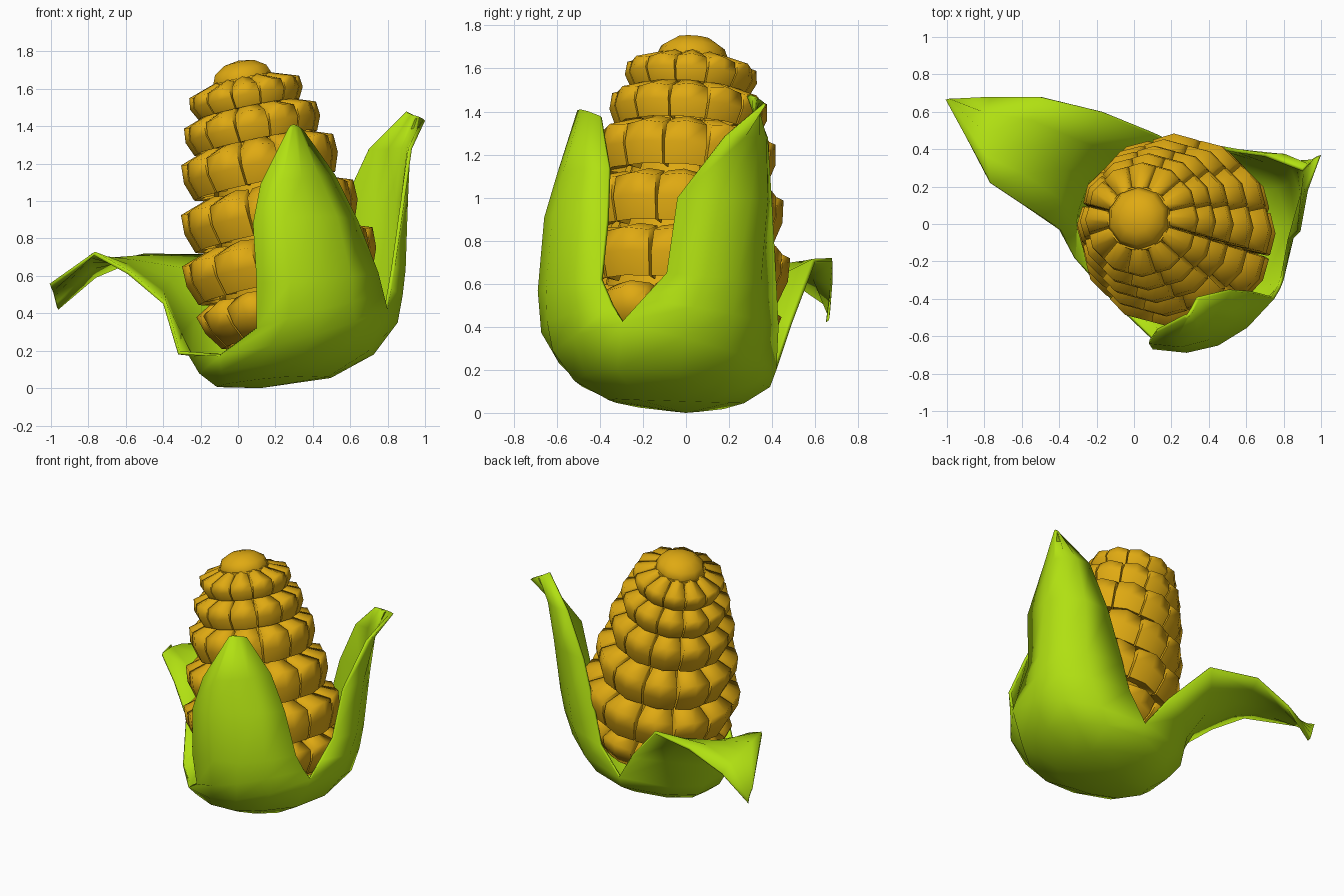
import bpy, bmesh, math
from mathutils import Vector, Matrix

if "Cube" in bpy.data.objects:
    bpy.data.objects.remove(bpy.data.objects["Cube"])


def material(name, rgb):
    m = bpy.data.materials.new(name)
    m.diffuse_color = (*rgb, 1)
    m.use_nodes = True
    m.node_tree.nodes["Principled BSDF"].inputs["Base Color"].default_value = m.diffuse_color
    return m


YELLOW = material("kernel yellow", (0.74, 0.40, 0.006))
GREEN = material("husk green", (0.44, 0.75, 0.006))


def finish(bm, name, mat, angle):
    me = bpy.data.meshes.new(name)
    bm.to_mesh(me)
    bm.free()
    ob = bpy.data.objects.new(name, me)
    bpy.context.collection.objects.link(ob)
    me.materials.append(mat)
    bpy.ops.object.select_all(action='DESELECT')
    ob.select_set(True)
    bpy.context.view_layer.objects.active = ob
    bpy.ops.object.shade_smooth_by_angle(angle=math.radians(angle))
    return ob


def grid_faces(bm, rows):
    vs = [[bm.verts.new(p) for p in row] for row in rows]
    for a, b in zip(vs, vs[1:]):
        for i in range(len(a) - 1):
            bm.faces.new((a[i], a[i + 1], b[i + 1], b[i]))


# Leaning cob axis
BASE = Vector((0.325, -0.075, 0.2))
TOP = Vector((0.01, 0.035, 1.72))
AXIS = (TOP - BASE).normalized()
FRAME = Matrix.Translation(BASE) @ Vector((0, 0, 1)).rotation_difference(AXIS).to_matrix().to_4x4()


def along(z):
    return (z - BASE.z) / AXIS.z


# Kernels: rings of pillow-shaped blocks (top z, bottom z, top radius, bottom radius)
RINGS = [(1.61, 1.49, 0.30, 0.275), (1.46, 1.31, 0.36, 0.335),
         (1.275, 1.08, 0.415, 0.385), (1.02, 0.81, 0.47, 0.435),
         (0.755, 0.54, 0.52, 0.475), (0.48, 0.29, 0.50, 0.40)]
COUNT = 12
bm = bmesh.new()
for n, (top, bot, rt, rb) in enumerate(RINGS):
    top, bot = along(top), along(bot)
    h = math.pi / COUNT
    inner = RINGS[n - 1][3] - 0.06 if n else 0.15
    heights = [bot + 0.03, bot, (top + bot) / 2, top, top + 0.05]
    radii = [rb - 0.1, rb, (rt + rb) / 2 + 0.02, rt, inner]
    widths = [0.95, 0.95, 0.95, 0.9, 0.85]
    for k in range(COUNT):
        rows = []
        for j in range(5):
            row = []
            w = widths[j]
            for i, u in enumerate((-w - 0.04, -w, 0, w, w + 0.04)):
                a = 2 * h * k + u * h
                r = radii[j] if i == 2 else radii[j] * 0.965
                z = heights[j] - (0.01 if i != 2 and j > 2 else 0)
                if i in (0, 4):
                    r = min(r, rb - 0.1)
                row.append((r * math.cos(a), r * math.sin(a), z))
            rows.append(row)
        grid_faces(bm, rows)
bm.transform(FRAME)
finish(bm, "kernels", YELLOW, 80)

# Cob core hidden behind the kernels
bm = bmesh.new()
lo, hi = along(0.27), along(1.65)
bmesh.ops.create_cone(bm, cap_ends=True, segments=24, radius1=0.37, radius2=0.17, depth=hi - lo,
                      matrix=Matrix.Translation((0, 0, (lo + hi) / 2)))
bm.transform(FRAME)
finish(bm, "cob_core", YELLOW, 40)

# Rounded cob tip
bm = bmesh.new()
bmesh.ops.create_uvsphere(bm, u_segments=10, v_segments=6, radius=0.17,
                          matrix=Matrix.Translation((0, 0, along(1.645))) @ Matrix.Diagonal((1, 1, 0.64, 1)))
bm.transform(FRAME)
finish(bm, "cob_tip", YELLOW, 50)

# Husk: three leaves growing from a shared bowl; rows of (left, middle, right)
POLE = (0.12, 0.0, 0.0)
RING_AC, RING_AB, RING_BC = (-0.05, -0.22, 0.025), (0.48, -0.22, 0.06), (0.23, 0.27, 0.045)
SIDE_AC, SIDE_AB, SIDE_BC = (-0.09, -0.35, 0.09), (0.70, -0.32, 0.20), (0.25, 0.39, 0.12)
NOTCH_AC, NOTCH_AB, NOTCH_BC = (-0.10, -0.43, 0.17), (0.80, -0.30, 0.42), (0.25, 0.42, 0.20)

front_leaf = [
    (RING_AC, (0.25, -0.36, 0.06), RING_AB),
    (SIDE_AC, (0.32, -0.52, 0.15), SIDE_AB),
    (NOTCH_AC, (0.42, -0.62, 0.29), NOTCH_AB),
    ((0.10, -0.62, 0.32), (0.44, -0.645, 0.42), (0.78, -0.35, 0.50)),
    ((0.10, -0.67, 0.56), (0.45, -0.65, 0.58), (0.75, -0.40, 0.62)),
    ((0.08, -0.64, 0.88), (0.40, -0.62, 0.92), (0.64, -0.37, 0.90)),
    ((0.12, -0.58, 1.09), (0.34, -0.57, 1.12), (0.52, -0.36, 1.14)),
    ((0.27, -0.50, 1.39), (0.30, -0.49, 1.41), (0.35, -0.40, 1.38)),
]
right_leaf = [
    (RING_AB, (0.46, 0.10, 0.05), RING_BC),
    (SIDE_AB, (0.66, 0.18, 0.16), SIDE_BC),
    (NOTCH_AB, (0.78, 0.20, 0.29), NOTCH_BC),
    ((0.82, -0.20, 0.53), (0.83, 0.22, 0.46), (0.40, 0.43, 0.40)),
    ((0.84, -0.09, 0.65), (0.85, 0.24, 0.62), (0.45, 0.42, 0.60)),
    ((0.89, -0.04, 1.00), (0.86, 0.30, 1.00), (0.56, 0.40, 0.97)),
    ((0.93, 0.18, 1.28), (0.88, 0.34, 1.28), (0.70, 0.38, 1.28)),
    ((1.00, 0.37, 1.43), (0.95, 0.345, 1.455), (0.90, 0.30, 1.48)),
]
drooping_leaf = [
    (RING_BC, (-0.09, 0.06, 0.005), RING_AC),
    (SIDE_BC, (-0.19, 0.12, 0.08), SIDE_AC),
    (NOTCH_BC, (-0.26, 0.17, 0.18), NOTCH_AC),
    ((0.10, 0.49, 0.41), (-0.25, 0.25, 0.36), (-0.32, -0.18, 0.18)),
    ((-0.17, 0.60, 0.70), (-0.37, 0.30, 0.56), (-0.40, -0.03, 0.45)),
    ((-0.50, 0.68, 0.70), (-0.58, 0.42, 0.67), (-0.59, 0.10, 0.61)),
    ((-0.76, 0.67, 0.59), (-0.79, 0.48, 0.67), (-0.77, 0.22, 0.71)),
    ((-0.96, 0.65, 0.42), (-0.98, 0.66, 0.49), (-1.00, 0.66, 0.54)),
]


def arc(left, mid, right, n=4):
    l, m, r = Vector(left), Vector(mid), Vector(right)
    c = 2 * m - (l + r) / 2
    return [l * (1 - t) ** 2 + c * 2 * t * (1 - t) + r * t * t for t in (i / n for i in range(n + 1))]


bm = bmesh.new()
for leaf in (front_leaf, right_leaf, drooping_leaf):
    rows = [arc(*row) for row in leaf]
    grid_faces(bm, rows)
    fan = [bm.verts.new(p) for p in rows[0]]
    centre = bm.verts.new(POLE)
    for a, b in zip(fan, fan[1:]):
        bm.faces.new((centre, b, a))
bmesh.ops.remove_doubles(bm, verts=bm.verts, dist=0.001)
bmesh.ops.recalc_face_normals(bm, faces=bm.faces)
bm.normal_update()
# Keep the outer side outward: the face under the bowl must look down
lowest = min(bm.faces, key=lambda f: f.calc_center_median().z)
if lowest.normal.z > 0:
    bmesh.ops.reverse_faces(bm, faces=bm.faces)
for v in bm.verts:
    v.co.z = max(v.co.z, 0)
husk = finish(bm, "husk", GREEN, 50)
solid = husk.modifiers.new("thickness", 'SOLIDIFY')
solid.thickness = 0.02
solid.offset = -1
